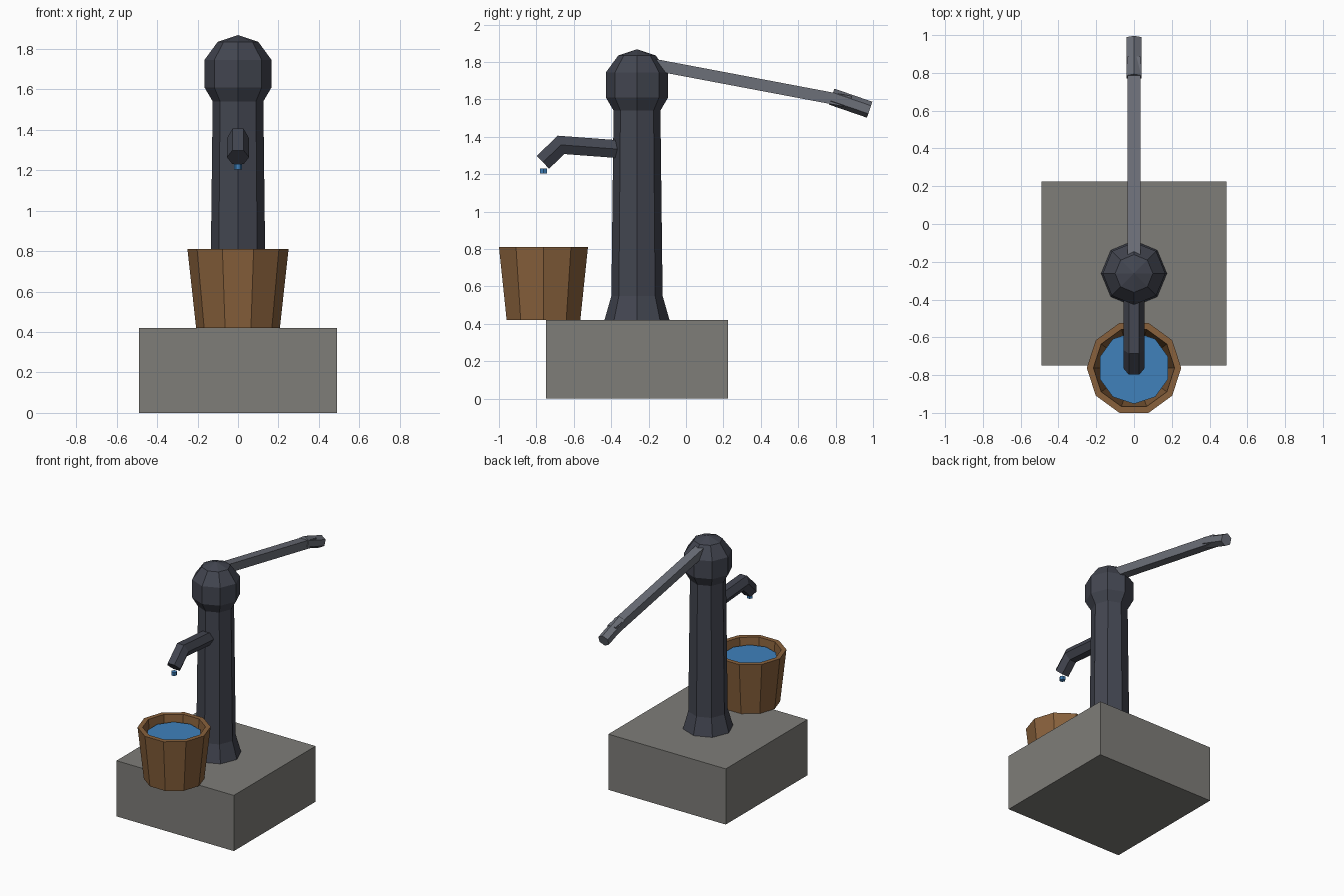
import bpy, bmesh, math
from mathutils import Vector

if "Cube" in bpy.data.objects:
    bpy.data.objects.remove(bpy.data.objects["Cube"])


def material(name, color):
    m = bpy.data.materials.new(name)
    m.diffuse_color = (*color, 1)
    m.use_nodes = True
    m.node_tree.nodes["Principled BSDF"].inputs["Base Color"].default_value = m.diffuse_color
    return m


IRON = material("dark_iron", (0.055, 0.06, 0.08))
STEEL = material("worn_steel", (0.15, 0.16, 0.19))
STONE = material("stone", (0.21, 0.205, 0.19))
WOOD = material("wood", (0.25, 0.12, 0.045))
WATER = material("water", (0.05, 0.22, 0.5))


def finish(name, bm, mat):
    bmesh.ops.remove_doubles(bm, verts=bm.verts, dist=1e-5)
    bmesh.ops.recalc_face_normals(bm, faces=bm.faces)
    mesh = bpy.data.meshes.new(name)
    bm.to_mesh(mesh)
    bm.free()
    mesh.materials.append(mat)
    ob = bpy.data.objects.new(name, mesh)
    bpy.context.collection.objects.link(ob)
    return ob


def skin(name, rings, mat):
    """Join rings of points with quads and cap both ends."""
    bm = bmesh.new()
    loops = [[bm.verts.new(p) for p in ring] for ring in rings]
    n = len(loops[0])
    for a, b in zip(loops, loops[1:]):
        for i in range(n):
            j = (i + 1) % n
            bm.faces.new((a[i], a[j], b[j], b[i]))
    bm.faces.new(loops[0][::-1])
    bm.faces.new(loops[-1])
    return finish(name, bm, mat)


def lathe(name, profile, sides, y, mat, turn=0.0):
    """Turn a (radius, z) profile about a vertical axis at x=0, y."""
    angles = [turn + math.tau * i / sides for i in range(sides)]
    rings = [[(r * math.cos(a), y + r * math.sin(a), z) for a in angles]
             for r, z in profile]
    return skin(name, rings, mat)


def tube(name, path, radius, sides, mat, turn=0.0, flat=1.0):
    """Sweep a polygon along (y, z) points with mitred bends."""
    pts = [Vector((0, y, z)) for y, z in path]
    side = Vector((1, 0, 0))
    rings = []
    for i, p in enumerate(pts):
        d0 = (p - pts[i - 1]).normalized() if i else None
        d1 = (pts[i + 1] - p).normalized() if i + 1 < len(pts) else None
        d0, d1 = d0 or d1, d1 or d0
        tangent = (d0 + d1).normalized()
        up = side.cross(tangent) / tangent.dot(d0)
        rings.append([p + side * radius * math.cos(turn + math.tau * k / sides)
                      + up * radius * flat * math.sin(turn + math.tau * k / sides)
                      for k in range(sides)])
    return skin(name, rings, mat)


PUMP_Y, BUCKET_Y = -0.262, -0.762

# Stone plinth
bm = bmesh.new()
bmesh.ops.create_cube(bm, size=1)
for v in bm.verts:
    v.co = (v.co.x * 0.98, v.co.y * 0.975 + PUMP_Y, (v.co.z + 0.5) * 0.42)
finish("stone_plinth", bm, STONE)

# Column with flared foot, and domed head
lathe("pump_column", [(0.174, 0.42), (0.137, 0.55), (0.125, 1.56)], 8, PUMP_Y, IRON)
lathe("pump_head", [(0.125, 1.54), (0.166, 1.61), (0.166, 1.745),
                    (0.10, 1.835), (0.0005, 1.868)], 8, PUMP_Y, IRON)

# Bent spout and water drip
tube("spout", [(-0.28, 1.328), (-0.668, 1.357), (-0.765, 1.264)], 0.055, 6, IRON)
lathe("water_drip", [(0.021, 1.204), (0.021, 1.23)], 6, BUCKET_Y, WATER)

# Lever arm and hexagonal grip
tube("pump_handle", [(-0.20, 1.791), (0.88, 1.587)], 0.034 * math.sqrt(2), 4,
     STEEL, math.pi / 4, 0.92)
tube("handle_grip", [(0.779, 1.615), (0.982, 1.545)], 0.045, 6, STEEL, math.pi / 6)

# Hollow bucket and its water
lathe("bucket", [(0.207, 0.42), (0.25, 0.81), (0.215, 0.81), (0.182, 0.46)],
      10, BUCKET_Y, WOOD)
lathe("bucket_water", [(0.19, 0.735), (0.19, 0.76)], 10, BUCKET_Y, WATER, math.pi / 2)
